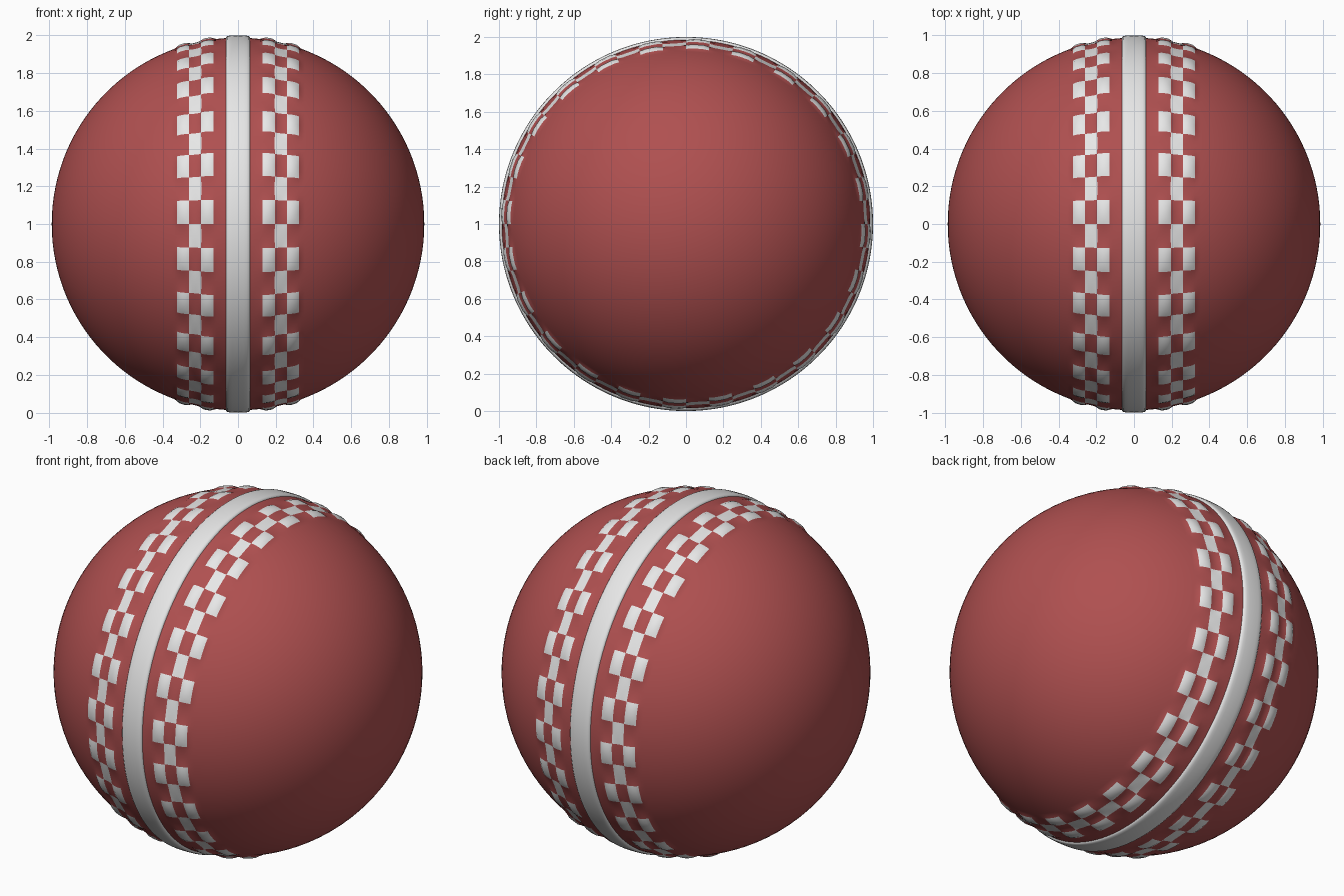
import bpy, bmesh, math

if "Cube" in bpy.data.objects:
    bpy.data.objects.remove(bpy.data.objects["Cube"])

R = 0.987            # leather radius
CELLS, SUB = 48, 4   # stitch rows around the ball, subdivisions per row
N = CELLS * SUB
COL = 0.0665         # width of one stitch column (radians)
BAND = 0.132         # latitude where the stitch band starts
BUMP = 0.013         # stitch height


def mat(name, rgb):
    m = bpy.data.materials.new(name)
    m.diffuse_color = (*rgb, 1)
    m.use_nodes = True
    m.node_tree.nodes["Principled BSDF"].inputs["Base Color"].default_value = m.diffuse_color
    return m


red = mat("red leather", (0.43, 0.08, 0.08))
white = mat("white thread", (0.80, 0.80, 0.80))


def point(x, r, a):
    # angle 0 is the front (-y), rising towards the top
    return (x, -r * math.cos(a), 1 + r * math.sin(a))


def finish(bm, name, mats):
    bmesh.ops.recalc_face_normals(bm, faces=bm.faces[:])
    me = bpy.data.meshes.new(name)
    bm.to_mesh(me)
    bm.free()
    for m in mats:
        me.materials.append(m)
    for p in me.polygons:
        p.use_smooth = True
    ob = bpy.data.objects.new(name, me)
    bpy.context.collection.objects.link(ob)
    return ob


def ramp(d, w):
    t = max(0.0, min(1.0, d / w + 0.5))
    return t * t * (3 - 2 * t)


def bump(lat, j):
    # raised pads in the two outer columns of every even row
    u = (abs(lat) - BAND) / COL
    v = (j / SUB) % 2
    across = max(ramp(min(u, 1 - u), 0.5), ramp(min(u - 2, 3 - u), 0.5))
    along = max(ramp(min(v, 1 - v), 0.5), ramp(v - 2, 0.5))
    return BUMP * across * along


# Leather ball: rings of latitude about the x axis, fine inside the stitch bands
half = [0.0, 0.04, 0.08, 0.115] + [BAND + COL * i / 4 for i in range(13)]
half += [BAND + COL * 3 + d for d in (0.0166, 0.035)]
last = half[-1]
half += [last + (math.pi / 2 - last) * i / 24 for i in range(1, 24)]
lats = [-l for l in reversed(half[1:])] + half

bm = bmesh.new()
rings = []
for l in lats:
    ring = []
    for j in range(N):
        r = R + bump(l, j)
        ring.append(bm.verts.new(point(r * math.sin(l), r * math.cos(l), j * 2 * math.pi / N)))
    rings.append(ring)
for i in range(len(lats) - 1):
    col = math.floor((abs((lats[i] + lats[i + 1]) / 2) - BAND) / COL)
    for j in range(N):
        k = (j + 1) % N
        f = bm.faces.new((rings[i][j], rings[i][k], rings[i + 1][k], rings[i + 1][j]))
        even = (j // SUB) % 2 == 0
        if (col in (0, 2) and even) or (col == 1 and not even):
            f.material_index = 1
for ring, x in ((rings[0], -R), (rings[-1], R)):
    pole = bm.verts.new((x, 0, 1))
    for j in range(N):
        bm.faces.new((ring[j], ring[(j + 1) % N], pole))
finish(bm, "leather_ball", [red, white])

# Raised seam: rounded strip around the middle
right = [(0.0, 1.0), (0.03, 0.9995), (0.046, 0.998), (0.057, 0.995), (0.064, 0.989), (0.066, 0.975)]
profile = [(-x, r) for x, r in reversed(right[1:])] + right
bm = bmesh.new()
rows = [[bm.verts.new(point(x, r, j * 2 * math.pi / N)) for j in range(N)] for x, r in profile]
for i in range(len(rows)):
    n = (i + 1) % len(rows)
    for j in range(N):
        k = (j + 1) % N
        bm.faces.new((rows[i][j], rows[i][k], rows[n][k], rows[n][j]))
seam = finish(bm, "raised_seam", [white])
bpy.context.view_layer.objects.active = seam
seam.select_set(True)
bpy.ops.object.shade_smooth_by_angle(angle=math.radians(60))
